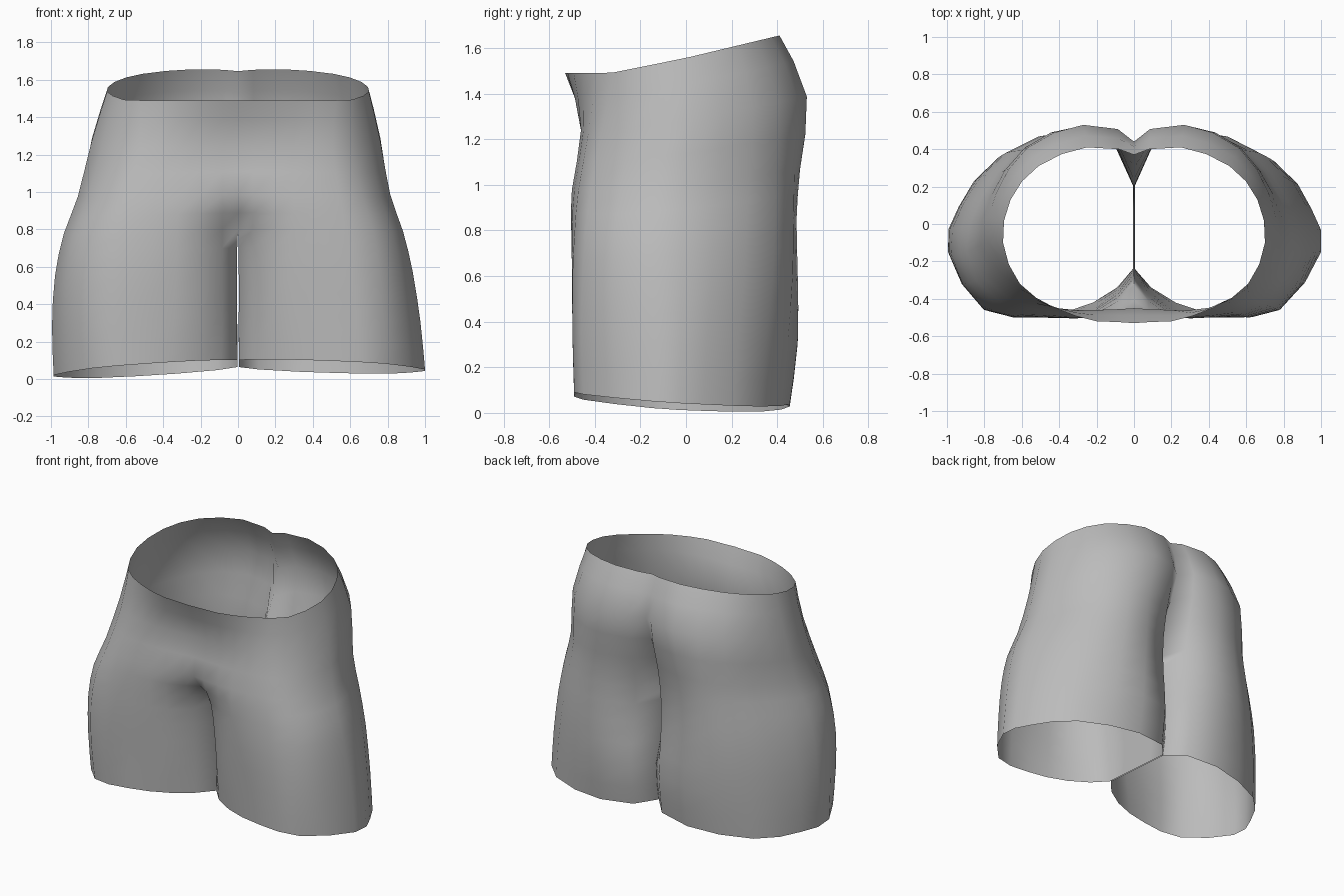
import bpy, bmesh, math

if "Cube" in bpy.data.objects:
    bpy.data.objects.remove(bpy.data.objects["Cube"])

# Half sections of one side, from front centre round the hip to back centre:
# (height fraction, [(x, y), ...])
SECTIONS = [
    (0.00, [(.004, -.24), (.22, -.42), (.50, -.485), (.78, -.45), (.99, -.15), (.94, .08), (.75, .33), (.33, .455), (.004, .30)]),
    (0.17, [(.004, -.24), (.20, -.44), (.48, -.49), (.78, -.46), (.98, -.15), (.93, .09), (.73, .35), (.33, .49), (.004, .33)]),
    (0.35, [(.004, -.27), (.20, -.46), (.45, -.50), (.77, -.455), (.95, -.16), (.895, .11), (.68, .38), (.32, .49), (.004, .23)]),
    (0.50, [(0, -.33), (.20, -.48), (.43, -.50), (.74, -.44), (.90, -.16), (.84, .12), (.63, .39), (.30, .485), (0, .20)]),
    (0.63, [(0, -.48), (.20, -.50), (.42, -.49), (.68, -.42), (.83, -.13), (.77, .14), (.59, .395), (.30, .50), (0, .30)]),
    (0.82, [(0, -.45), (.20, -.46), (.40, -.45), (.62, -.37), (.77, -.10), (.73, .16), (.57, .405), (.27, .53), (0, .44)]),
    (1.00, [(0, -.53), (.20, -.52), (.42, -.45), (.61, -.32), (.70, -.10), (.66, .13), (.51, .31), (.25, .41), (0, .37)]),
]
CROTCH = 0.50
STEPS = 4


def refine(points):
    """Double the points of a polyline along a smooth curve."""
    out = []
    for i in range(len(points) - 1):
        a, b = points[i], points[i + 1]
        p = points[max(i - 1, 0)]
        q = points[min(i + 2, len(points) - 1)]
        out.append(a)
        out.append(tuple((9 * (m + n) - o - r) / 16 for o, m, n, r in zip(p, a, b, q)))
    return out + [points[-1]]


def section(t, pts):
    """Refine one section, tightening the front and back creases."""
    line = refine([(x, y, t) for x, y in pts])
    for i, j, fx, fy in ((0, 2, .4, .55), (-1, -3, .32, .75)):
        a, b = line[i], line[j]
        mid = (a[0] + fx * (b[0] - a[0]), a[1] + fy * (b[1] - a[1]), t)
        line[1 if i == 0 else -2] = mid
    return line


def place(x, y, t, side):
    """Height runs from the sloping hem to the sloping waist; left thigh is fuller."""
    hem = .085 - .045 * x - .07 * y - (.03 * x if side < 0 else 0)
    waist = max(1.49, 1.557 + (.2 if y < 0 else .24) * y)
    swell = math.sin(math.pi * t)
    if side > 0:
        fuller = 1 - .025 * swell + .01 * (1 - t)
    else:
        fuller = 1 + .03 * swell * (1 - 1.5 * y) - .005 * (1 - t)
    return (side * x * fuller, y, hem + t * (waist - hem))


# Dense grid of the section points
rows = [section(t, pts) for t, pts in SECTIONS]
columns = [refine(list(col)) for col in zip(*rows)]
grid = list(zip(*columns))

bm = bmesh.new()
for side in (1, -1):
    verts = []
    for row in grid:
        line = []
        for i, (x, y, t) in enumerate(row):
            if i in (0, len(row) - 1):
                x = 0 if t >= CROTCH - .001 else max(x, .004)
            line.append(bm.verts.new(place(x, y, t, side)))
        verts.append(line)

    # Inner leg wall, closing each leg tube below the crotch
    inner = []
    for line, row in zip(verts, grid):
        if row[0][2] > CROTCH + .001:
            break
        a, b = line[-1], line[0]
        inner.append([a] + [bm.verts.new(a.co.lerp(b.co, k / STEPS)) for k in range(1, STEPS)] + [b])

    # Cloth faces of the outer side and the inner wall
    for net in (verts, inner):
        for low, high in zip(net, net[1:]):
            for k in range(len(low) - 1):
                quad = (low[k], low[k + 1], high[k + 1], high[k])
                bm.faces.new(quad if side > 0 else quad[::-1])

# Join the halves along the centre seam
seam = [v for v in bm.verts if abs(v.co.x) < .0005]
bmesh.ops.remove_doubles(bm, verts=seam, dist=.001)
for f in bm.faces:
    f.smooth = True
mesh = bpy.data.meshes.new("shorts")
bm.to_mesh(mesh)
bm.free()

shorts = bpy.data.objects.new("shorts", mesh)
bpy.context.collection.objects.link(shorts)

cloth = bpy.data.materials.new("grey cloth")
cloth.diffuse_color = (.5, .5, .5, 1)
cloth.use_nodes = True
cloth.node_tree.nodes["Principled BSDF"].inputs["Base Color"].default_value = cloth.diffuse_color
mesh.materials.append(cloth)
